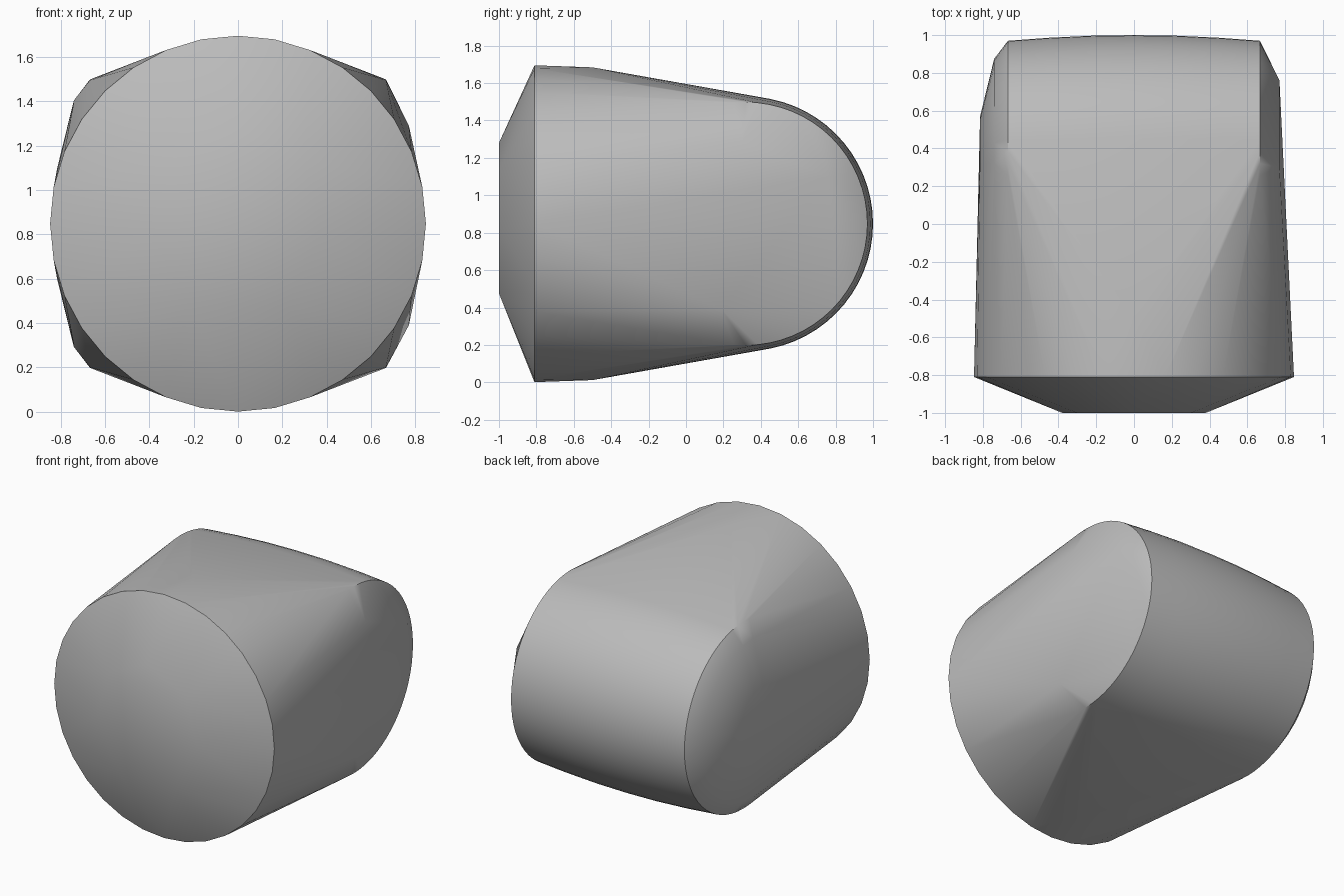
import bpy, bmesh, math

cube = bpy.data.objects.get("Cube")
if cube:
    bpy.data.objects.remove(cube, do_unlink=True)

MID_Z = 0.848      # height of the central axis
BARREL_Y = 0.32    # depth of the rear barrel axis

grey = bpy.data.materials.new("plain_grey")
grey.use_nodes = True
colour = (0.5, 0.5, 0.5, 1)
grey.diffuse_color = colour
grey.node_tree.nodes["Principled BSDF"].inputs["Base Color"].default_value = colour


def angles(count):
    return [2 * math.pi * i / count for i in range(count)]


def front_ring(y, radius, count):
    return [(radius * math.sin(a), y, MID_Z + radius * math.cos(a)) for a in angles(count)]


def barrel_ring(x, radius, count=64):
    return [(x, BARREL_Y + radius * math.cos(a), MID_Z + radius * math.sin(a))
            for a in angles(count)]


# Front: small flat nose and wide round shoulder
points = [(0, -1, 1.28)]
for side in (-1, 1):
    points += [(side * x, -1, z) for x, z in ((0.30, 1.14), (0.38, 0.82), (0.22, 0.475))]
points += front_ring(-0.81, 0.847, 32)
points += [(0, -0.5, MID_Z + s * 0.836) for s in (-1, 1)]

# Rear: sideways barrel with a gentle bulge
for x, radius in ((0, 0.68), (0.22, 0.677), (0.45, 0.666), (0.667, 0.65)):
    for side in ((-1, 1) if x else (1,)):
        points += barrel_ring(side * x, radius)

# Right end: stepped dome
points += barrel_ring(-0.74, 0.555, 32)
points += barrel_ring(-0.815, 0.25, 16)

# Left end: faceted cap corners
points += [(0.77, 0.76, 1.1), (0.77, 0.19, 0.39), (0.77, 0.3, 1.29)]

# Stretch one convex skin over all sections
bm = bmesh.new()
for p in points:
    bm.verts.new(p)
hull = bmesh.ops.convex_hull(bm, input=bm.verts[:])
loose = {g for g in hull["geom_interior"] + hull["geom_unused"]
         if isinstance(g, bmesh.types.BMVert)}
bmesh.ops.delete(bm, geom=list(loose), context="VERTS")
bmesh.ops.dissolve_limit(bm, angle_limit=math.radians(0.2),
                         verts=bm.verts[:], edges=bm.edges[:])
bmesh.ops.recalc_face_normals(bm, faces=bm.faces[:])

mesh = bpy.data.meshes.new("convex_body")
bm.to_mesh(mesh)
bm.free()
mesh.materials.append(grey)
body = bpy.data.objects.new("convex_body", mesh)
bpy.context.collection.objects.link(body)

# Soft facets with crisp rims
bpy.ops.object.select_all(action="DESELECT")
body.select_set(True)
bpy.context.view_layer.objects.active = body
bpy.ops.object.shade_smooth_by_angle(angle=math.radians(40))
